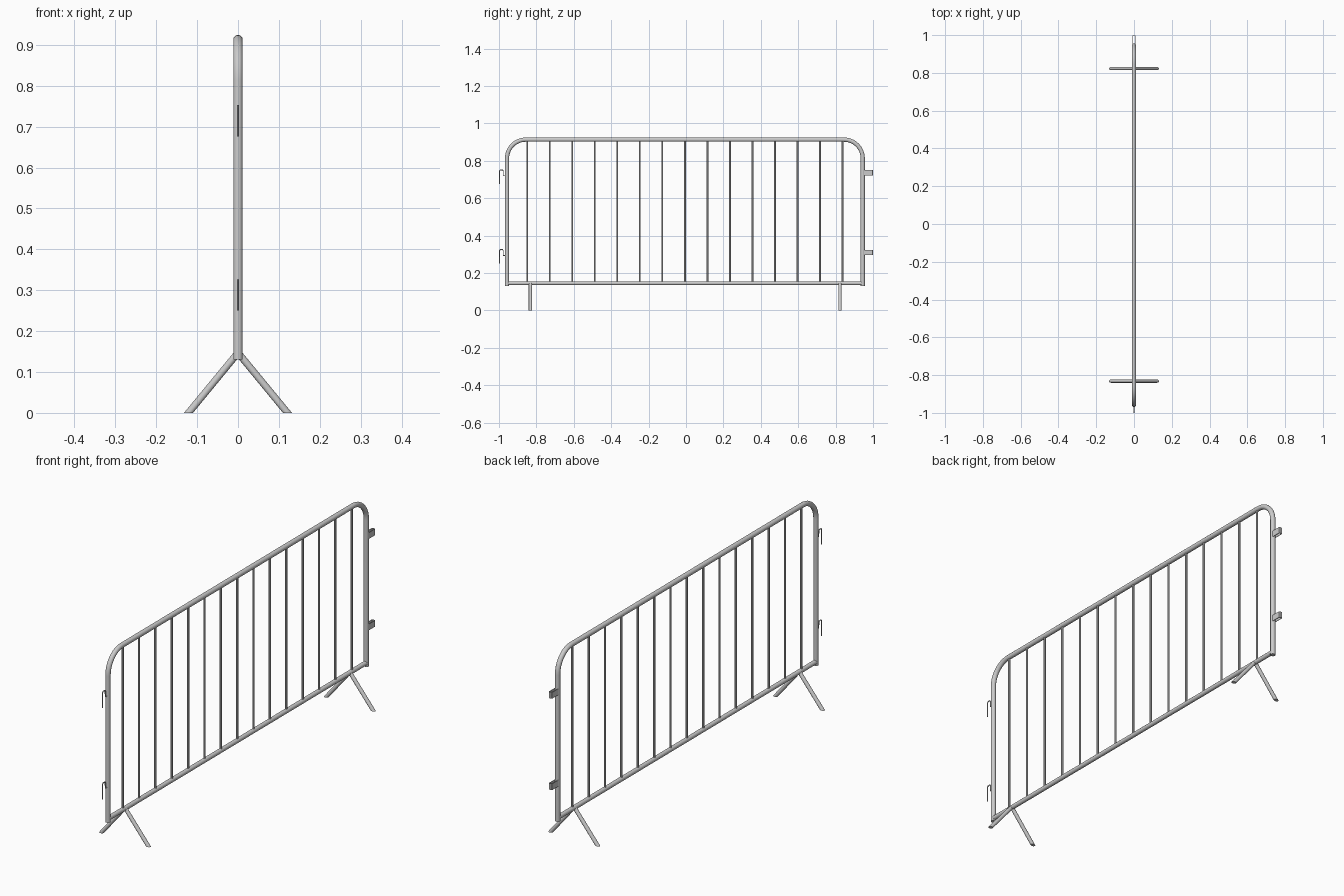
import bpy, bmesh
from math import sin, cos, pi
from mathutils import Vector

if "Cube" in bpy.data.objects:
    bpy.data.objects.remove(bpy.data.objects["Cube"])

YC, HALF = -0.006, 0.951          # frame centre and half width
R = 0.0115                        # main pipe radius
TOP, LOW, RAIL = 0.913, 0.13, 0.145


def smooth(ob):
    bpy.ops.object.select_all(action='DESELECT')
    ob.select_set(True)
    bpy.context.view_layer.objects.active = ob
    bpy.ops.object.shade_smooth_by_angle()


def tube(name, pts, r, res=5):
    """Round capped pipe along a path, converted to mesh."""
    cu = bpy.data.curves.new(name, 'CURVE')
    cu.dimensions = '3D'
    cu.bevel_depth, cu.bevel_resolution, cu.use_fill_caps = r, res, True
    sp = cu.splines.new('POLY')
    sp.points.add(len(pts) - 1)
    for p, co in zip(sp.points, pts):
        p.co = (*co, 1)
    ob = bpy.data.objects.new(name, cu)
    bpy.context.collection.objects.link(ob)
    bpy.ops.object.select_all(action='DESELECT')
    ob.select_set(True)
    bpy.context.view_layer.objects.active = ob
    bpy.ops.object.convert(target='MESH')
    ob = bpy.context.view_layer.objects.active
    ob.name = name
    smooth(ob)
    return ob


def arc(cy, cz, r, a0, a1, n=12):
    return [(0, cy + r * cos(a0 + (a1 - a0) * i / n), cz + r * sin(a0 + (a1 - a0) * i / n))
            for i in range(n + 1)]


# Bent outer frame with rounded top corners
CR = 0.1
y0, y1 = YC - HALF, YC + HALF
path = [(0, y0, LOW)] + arc(y0 + CR, TOP - CR, CR, pi, pi / 2)
path += arc(y1 - CR, TOP - CR, CR, pi / 2, 0) + [(0, y1, LOW)]
tube("outer_frame", path, R)

# Bottom rail
tube("bottom_rail", [(0, y0, RAIL), (0, y1, RAIL)], 0.0105)

# Fifteen thin upright bars
for i in range(15):
    y = YC + (i - 7) * 0.1204
    tube(f"upright_bar_{i + 1}", [(0, y, RAIL), (0, y, TOP)], 0.005, 3)

# Splayed legs, trimmed flat on the ground
for end, y in (("front", -0.832), ("back", 0.823)):
    for side, s in (("left", -1), ("right", 1)):
        a, b = Vector((0, y, 0.147)), Vector((s * 0.121, y, 0))
        leg = tube(f"{end}_{side}_leg", [a, b + (b - a) * 0.2], 0.0088)
        bm = bmesh.new()
        bm.from_mesh(leg.data)
        bmesh.ops.remove_doubles(bm, verts=bm.verts, dist=1e-5)
        cut = bmesh.ops.bisect_plane(bm, geom=bm.verts[:] + bm.edges[:] + bm.faces[:],
                                     plane_co=(0, 0, 0), plane_no=(0, 0, -1), clear_outer=True)
        edges = [e for e in cut['geom_cut'] if isinstance(e, bmesh.types.BMEdge)]
        bmesh.ops.contextual_create(bm, geom=edges)
        bmesh.ops.recalc_face_normals(bm, faces=bm.faces)
        bm.to_mesh(leg.data)
        bm.free()
        smooth(leg)

# Wire hooks on one end, strap loops on the other
for label, z in (("upper", 0.72), ("lower", 0.294)):
    hook = [(0, y0, z), (0, -0.977, z), (0, -0.977, z + 0.026), (0, -0.981, z + 0.031),
            (0, -0.993, z + 0.031), (0, -0.9975, z + 0.026), (0, -0.9975, z - 0.044)]
    tube(f"{label}_hook", hook, 0.0025, 2)

    # U-shaped strap outline, open vertically
    outline = [(-0.0085, y1), (-0.0085, 0.997), (-0.0055, 1.0),
               (0.0055, 1.0), (0.0085, 0.997), (0.0085, y1),
               (0.0062, y1), (0.0062, 0.9965), (0.005, 0.9977),
               (-0.005, 0.9977), (-0.0062, 0.9965), (-0.0062, y1)]
    bm = bmesh.new()
    f = bm.faces.new([bm.verts.new((x, y, z + 0.001)) for x, y in outline])
    ext = bmesh.ops.extrude_face_region(bm, geom=[f])
    bmesh.ops.translate(bm, vec=(0, 0, 0.029),
                        verts=[v for v in ext['geom'] if isinstance(v, bmesh.types.BMVert)])
    bmesh.ops.recalc_face_normals(bm, faces=bm.faces)
    me = bpy.data.meshes.new(f"{label}_loop")
    bm.to_mesh(me)
    bm.free()
    bpy.context.collection.objects.link(bpy.data.objects.new(f"{label}_loop", me))
